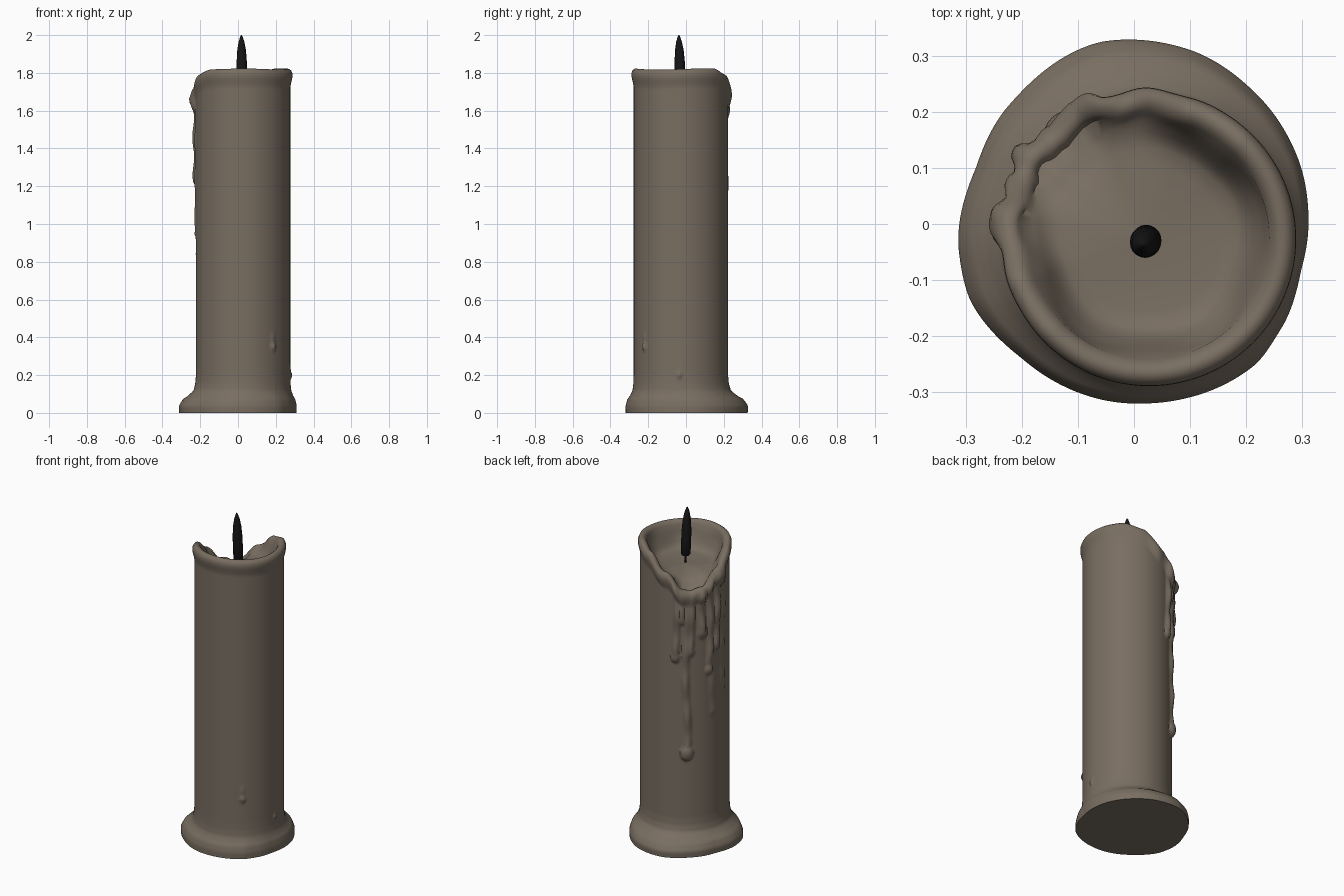
import bpy, bmesh
from math import sin, cos, pi, radians, exp, sqrt

if "Cube" in bpy.data.objects:
    bpy.data.objects.remove(bpy.data.objects["Cube"])

CX, CY, R = 0.027, -0.027, 0.25      # pillar axis and radius
NOTCH = 135                          # direction of the melted lip (degrees)
SEG = 176


def lerp_table(tab, x):
    """Smooth interpolation in a list of (x, y) pairs."""
    if x <= tab[0][0]:
        return tab[0][1]
    for (x0, y0), (x1, y1) in zip(tab, tab[1:]):
        if x <= x1:
            t = (x - x0) / (x1 - x0)
            t = 0.5 * t + 0.5 * t * t * (3 - 2 * t)
            return y0 + (y1 - y0) * t
    return tab[-1][1]


def ang_diff(a, b):
    return (a - b + 180) % 360 - 180


def material(name, rgb):
    m = bpy.data.materials.new(name)
    m.diffuse_color = (*rgb, 1)
    m.use_nodes = True
    m.node_tree.nodes["Principled BSDF"].inputs["Base Color"].default_value = m.diffuse_color
    return m


def loft(name, rings, mat):
    """Skin closed rings of points, capping both ends."""
    bm = bmesh.new()
    rows = [[bm.verts.new(p) for p in ring] for ring in rings]
    n = len(rows[0])
    for a, b in zip(rows, rows[1:]):
        for i in range(n):
            j = (i + 1) % n
            bm.faces.new((a[i], a[j], b[j], b[i]))
    bm.faces.new(rows[0][::-1])
    bm.faces.new(rows[-1])
    me = bpy.data.meshes.new(name)
    bm.to_mesh(me)
    bm.free()
    ob = bpy.data.objects.new(name, me)
    bpy.context.collection.objects.link(ob)
    me.materials.append(mat)
    bpy.context.view_layer.objects.active = ob
    ob.select_set(True)
    bpy.ops.object.shade_smooth_by_angle(angle=radians(50))
    ob.select_set(False)
    return ob


# Puddled foot: outline radius by angle, and blend towards it by height
FOOT = [(0, .311), (24, .315), (46, .318), (72, .326), (100, .33), (135, .308), (160, .299),
        (189, .316), (205, .322), (230, .312), (270, .32), (311, .331), (324, .322),
        (345, .309), (360, .311)]
BLEND = [(0, .98), (.035, 1), (.07, .8), (.095, .4), (.12, .13), (.16, .03), (.2, 0)]

# Rim height by angle from the notch
RIM = [(0, 1.59), (14, 1.615), (35, 1.70), (63, 1.79), (88, 1.82)]

# Drips: angle, z top, z bottom, half width, thickness, end-bead radius
DRIPS = [(127, 1.62, .60, .020, .017, .037), (114, 1.70, 1.19, .019, .020, .027),
         (133, 1.62, 1.22, .015, .018, .023), (148, 1.66, 1.33, .019, .022, .026),
         (159, 1.68, 1.10, .018, .017, .025), (170, 1.72, 1.24, .022, .020, .028),
         (178, 1.74, 1.64, .028, .024, .036), (120, 1.68, 1.42, .016, .020, .025),
         (165, 1.30, .84, .022, .007, .012), (183, 1.6, .95, .02, .007, .011),
         (-50, .40, .35, .010, .006, .016), (-2, .22, .20, .010, .005, .014)]


def drip_height(deg, z):
    h = 0
    for a, z1, z0, w, t, bead in DRIPS:
        d = radians(ang_diff(deg, a + 1.5 * sin(z * 9 + a))) * R
        if abs(d) > .1:
            continue
        over = max(z - z1, z0 - z, 0)
        strand = t * exp(-(d / w) ** 4) * exp(-(over / .02) ** 2)
        strand *= .85 + .25 * sin(z * 31 + a)
        q = 1 - (d * d + ((z - z0) * .75) ** 2) / bead ** 2
        h = max(h, strand, bead * .75 * sqrt(q) if q > 0 else 0)
    return h


def rim_z(deg):
    d = ang_diff(deg, NOTCH)
    near = exp(-(d / 60) ** 2)
    return lerp_table(RIM, abs(d)) + .008 * near * sin(radians(deg * 11)) + .003 * sin(radians(deg * 3))


def lip_offset(deg):
    near = exp(-(ang_diff(deg, NOTCH) / 55) ** 4)
    return near * (.012 + .009 * sin(radians(deg * 13)))


# Bowl: radius -> share of the height from floor to rim; rim roll: (radius offset, z offset)
ROLL = [(.004, -.075), (.009, -.055), (.012, -.038), (.011, -.022), (.005, -.008), (-.006, 0),
        (-.018, -.001), (-.028, -.008), (-.036, -.020)]
BOWL = [(.205, .72), (.195, .52), (.184, .32), (.172, .17), (.158, .08), (.13, .04), (.09, .02),
        (.05, 0), (.015, 0)]
FLOOR = 1.66
WALL_ROWS = 150

angles = [360 * i / SEG for i in range(SEG)]
rings = []
# Outer wall, from foot to just below the rim
for k in range(WALL_ROWS + 1):
    ring = []
    for deg in angles:
        z = (rim_z(deg) - .095) * k / WALL_ROWS
        a = radians(deg)
        r = R + drip_height(deg, z)
        b = lerp_table(BLEND, z)
        f = lerp_table(FOOT, deg)
        ring.append(((CX + r * cos(a)) * (1 - b) + f * cos(a) * b,
                     (CY + r * sin(a)) * (1 - b) + f * sin(a) * b, z))
    rings.append(ring)
# Rolled rim
for dr, dz in ROLL:
    ring = []
    for deg in angles:
        z, a = rim_z(deg) + dz, radians(deg)
        fade = min(1, max(0, -dz / .05))
        r = R + dr + lip_offset(deg) * .6 + drip_height(deg, z) * fade * .8
        ring.append((CX + r * cos(a), CY + r * sin(a), z))
    rings.append(ring)
# Melted bowl
for r0, s in BOWL:
    ring = []
    for deg in angles:
        a = radians(deg)
        r = r0 + .006 * sin(a * 5) * (r0 / .2) ** 2
        z = FLOOR + (rim_z(deg) - .02 - FLOOR) * s
        lip = exp(-(ang_diff(deg, NOTCH) / 32) ** 2)
        z -= .035 * lip * (r0 / .2) ** 2 * (1 - s)
        ring.append((CX + r * cos(a), CY + r * sin(a), z))
    rings.append(ring)
loft("wax_pillar", rings, material("wax", (.19, .155, .12)))

# Wick: thin stem, charred body, tapered tip
WICK = [(.006, 1.64), (.006, 1.705), (.022, 1.707), (.027, 1.715), (.028, 1.80), (.027, 1.86),
        (.023, 1.92), (.015, 1.965), (.007, 1.99), (.002, 2.0)]
wick = []
for r, z in WICK:
    lean = max(0, z - 1.7) / .3
    x, y = .022 - .004 * lean, -.028 - .01 * lean
    wick.append([(x + r * cos(2 * pi * i / 20), y + r * sin(2 * pi * i / 20), z) for i in range(20)])
loft("wick", wick, material("char", (.008, .008, .008)))
